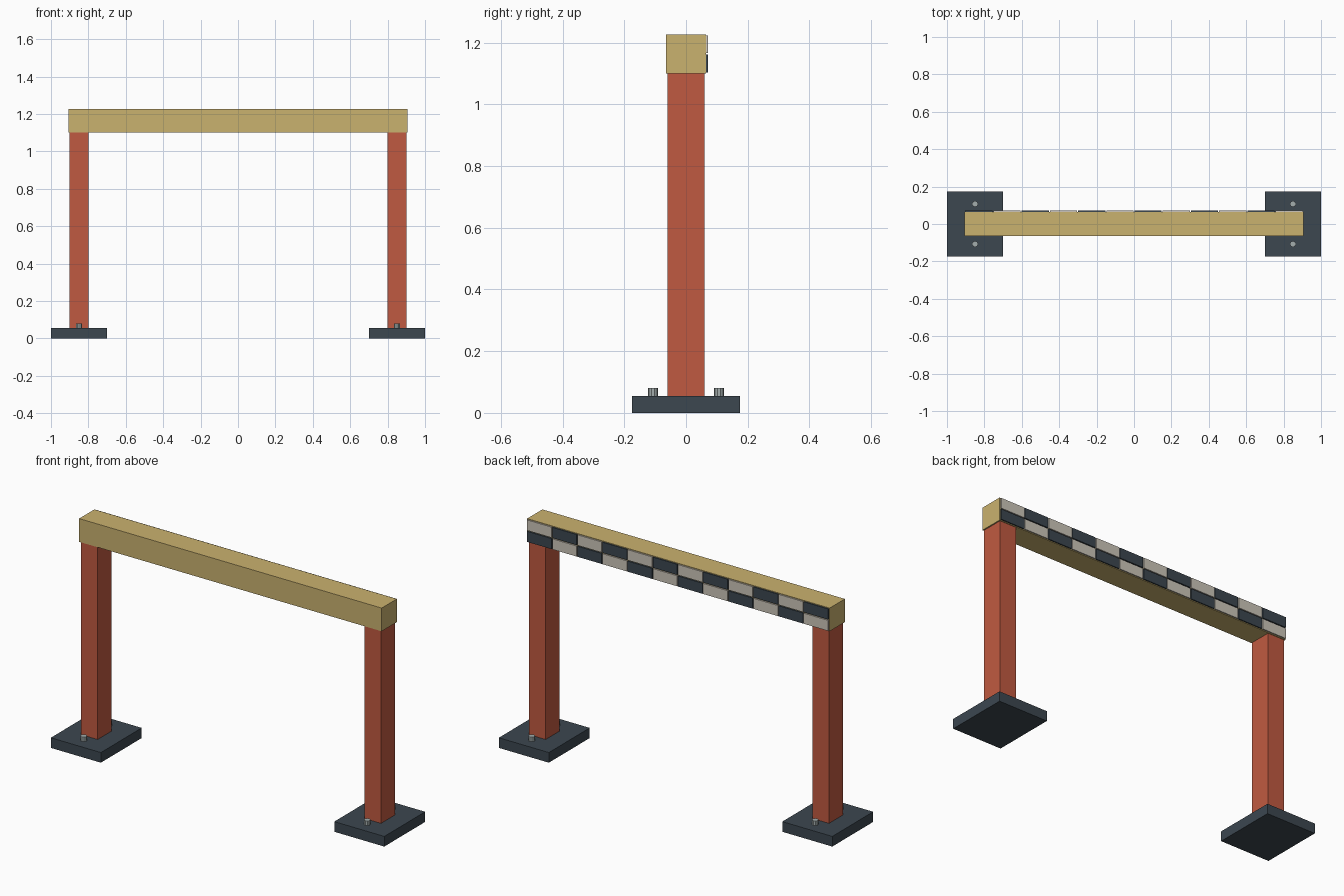
import bpy

cube = bpy.data.objects.get("Cube")
if cube:
    bpy.data.objects.remove(cube, do_unlink=True)


def material(name, rgb):
    """Flat colour given as 0-255 display values, stored as linear."""
    lin = [((c / 255 + 0.055) / 1.055) ** 2.4 for c in rgb] + [1]
    mat = bpy.data.materials.new(name)
    mat.use_nodes = True
    mat.diffuse_color = lin
    bsdf = mat.node_tree.nodes["Principled BSDF"]
    bsdf.inputs["Base Color"].default_value = lin
    bsdf.inputs["Roughness"].default_value = 0.8
    return mat


RED = material("brick red", (192, 90, 65))
SAND = material("sand yellow", (202, 178, 111))
SLATE = material("dark slate", (60, 71, 80))
CREAM = material("cream", (205, 198, 186))
STEEL = material("steel grey", (164, 174, 174))


def finish(name, mat):
    obj = bpy.context.object
    obj.name = name
    obj.data.materials.append(mat)
    return obj


def box(name, center, size, mat):
    bpy.ops.mesh.primitive_cube_add(size=1, location=center)
    bpy.context.object.scale = size
    bpy.ops.object.transform_apply(location=False, rotation=False, scale=True)
    return finish(name, mat)


BEAM_LOW, BEAM_HIGH, BEAM_HALF = 1.10, 1.226, 0.907
BEAM_MID = (BEAM_LOW + BEAM_HIGH) / 2

# Footings, posts and anchor bolts on both sides
for side, x in (("left", 0.85), ("right", -0.85)):
    box(side + "_base_plate", (x, 0, 0.0275), (0.3, 0.35, 0.055), SLATE)
    box(side + "_post", (x, 0, BEAM_LOW / 2 + 0.001), (0.1, 0.12, BEAM_LOW), RED)
    for end, y in (("front", -0.107), ("back", 0.107)):
        bpy.ops.mesh.primitive_cylinder_add(
            vertices=10, radius=0.016, depth=0.04, location=(x, y, 0.06))
        finish(f"{side}_{end}_bolt", STEEL)

# Crossbeam
box("crossbeam", (0, 0, BEAM_MID), (2 * BEAM_HALF, 0.13, BEAM_HIGH - BEAM_LOW), SAND)

# Checkered tiles on the back of the beam
COLUMNS, GAP = 12, 0.005
width = 2 * 0.905 / COLUMNS
height = 0.062
for row in range(2):
    for col in range(COLUMNS):
        x = (col - (COLUMNS - 1) / 2) * width
        z = BEAM_MID + (row - 0.5) * height
        mat = CREAM if (row + col) % 2 == 0 else SLATE
        box(f"checker_tile_{row}_{col}", (x, 0.068, z),
            (width - GAP, 0.008, height - GAP), mat)
